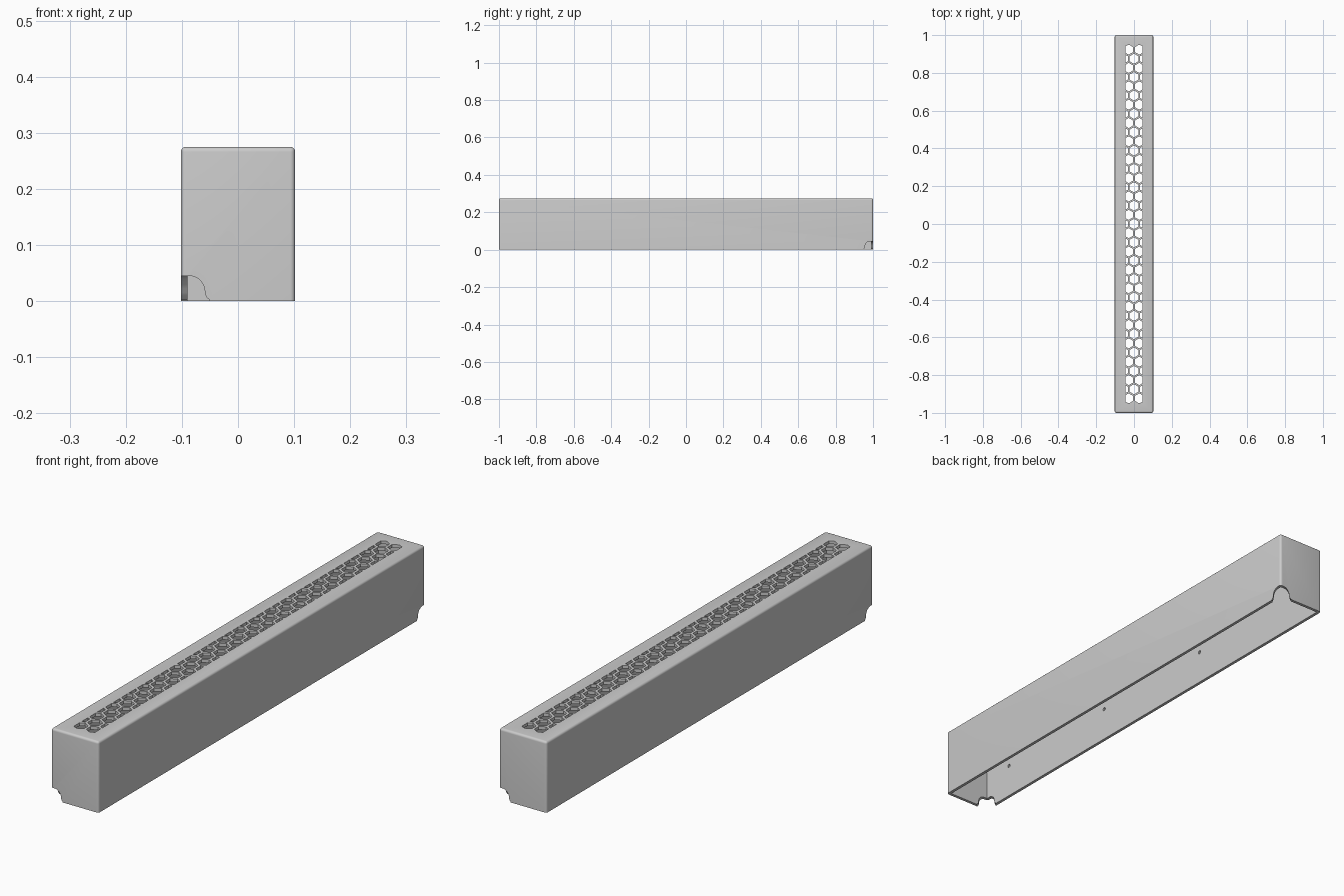
import bpy, bmesh, math
from mathutils import Vector

old = bpy.data.objects.get("Cube")
if old:
    bpy.data.objects.remove(old, do_unlink=True)

HX, HY, H, WALL = 0.102, 1.0, 0.275, 0.012

grey = bpy.data.materials.new("plain grey")
grey.use_nodes = True
grey.diffuse_color = (0.6, 0.6, 0.6, 1)
grey.node_tree.nodes["Principled BSDF"].inputs["Base Color"].default_value = (0.6, 0.6, 0.6, 1)


def make_object(name, bm):
    bmesh.ops.recalc_face_normals(bm, faces=bm.faces)
    mesh = bpy.data.meshes.new(name)
    bm.to_mesh(mesh)
    bm.free()
    mesh.materials.append(grey)
    ob = bpy.data.objects.new(name, mesh)
    bpy.context.collection.objects.link(ob)
    return ob


def add_box(bm, low, high):
    low, high = Vector(low), Vector(high)
    verts = bmesh.ops.create_cube(bm, size=1)["verts"]
    for v in verts:
        v.co = Vector(a + (c + 0.5) * (b - a) for a, b, c in zip(low, high, v.co))


def extrude_all(bm, offset):
    faces = bm.faces[:]
    new = bmesh.ops.extrude_face_region(bm, geom=faces, use_keep_orig=True)["geom"]
    bmesh.ops.translate(bm, vec=offset, verts=[g for g in new if isinstance(g, bmesh.types.BMVert)])


# Outer body: rounded everywhere except around the open base
bm = bmesh.new()
add_box(bm, (-HX, -HY, 0), (HX, HY, H))
rounded = [e for e in bm.edges if max(v.co.z for v in e.verts) > H / 2]
bmesh.ops.bevel(bm, geom=rounded, offset=0.009, segments=5, profile=0.5, affect='EDGES')
cover = make_object("grille_cover", bm)

# Hollow interior, open at the bottom
bm = bmesh.new()
add_box(bm, (WALL - HX, WALL - HY, -0.1), (HX - WALL, HY - WALL, H - WALL))
cavity = make_object("cavity_cutter", bm)

# Honeycomb openings, trimmed to a long rectangle
bm = bmesh.new()
PITCH, ROW, RADIUS = 0.0561, 0.0486, 0.0268
for row in range(-19, 20):
    columns = (-0.5, 0.5) if row % 2 else (-1, 0, 1)
    for col in columns:
        ring = [bm.verts.new((col * PITCH + RADIUS * math.sin(k * math.pi / 3),
                              row * ROW + RADIUS * math.cos(k * math.pi / 3),
                              H - 2 * WALL)) for k in range(6)]
        bm.faces.new(ring)
for limit in ((0.045, 0, 0), (-0.045, 0, 0), (0, 0.948, 0), (0, -0.948, 0)):
    bmesh.ops.bisect_plane(bm, geom=bm.verts[:] + bm.edges[:] + bm.faces[:],
                           plane_co=limit, plane_no=limit, clear_outer=True)
extrude_all(bm, (0, 0, 4 * WALL))
honeycomb = make_object("honeycomb_cutter", bm)

# Bell-shaped cable notches through two opposite corners
half = [(0.047, -0.02), (0.047, 0.0), (0.052 - 0.002, 0.001)]
half = [(0.05, -0.02), (0.05, 0.001)]
half += [(0.060 - 0.015 * math.cos(a) - 0.002, 0.015 - 0.014 * math.sin(a))
         for a in (math.pi / 3, math.pi / 6, 0)]
half += [(0.015 + 0.028 * math.cos(a), 0.017 + 0.028 * math.sin(a))
         for a in [k * math.pi / 16 for k in range(1, 9)]]
profile = half + [(-d, z) for d, z in reversed(half)]
bm = bmesh.new()
for side in (-1, 1):
    bm.faces.new([bm.verts.new((side * (HX - 0.045) + d / 2,
                                side * (HY - 0.045) - d / 2, z)) for d, z in profile])
for face in bm.faces[:]:
    side = 1 if face.calc_center_median().x > 0 else -1
    new = bmesh.ops.extrude_face_region(bm, geom=[face], use_keep_orig=True)["geom"]
    bmesh.ops.translate(bm, vec=(side * 0.1, side * 0.1, 0),
                        verts=[g for g in new if isinstance(g, bmesh.types.BMVert)])
notches = make_object("cable_notch_cutter", bm)

# Shallow round sockets on the inner face of one long wall
bm = bmesh.new()
for y in (-0.857, -0.286, 0.286, 0.857):
    ring = [bm.verts.new((WALL / 2 - HX, y + 0.007 * math.cos(k * math.pi / 8),
                          0.132 + 0.007 * math.sin(k * math.pi / 8))) for k in range(16)]
    bm.faces.new(ring)
extrude_all(bm, (WALL, 0, 0))
sockets = make_object("socket_cutter", bm)

# Cut everything out of the body
bpy.context.view_layer.objects.active = cover
for cutter in (cavity, honeycomb, notches, sockets):
    cutter.hide_render = True
    mod = cover.modifiers.new(cutter.name, 'BOOLEAN')
    mod.operation, mod.solver, mod.object = 'DIFFERENCE', 'EXACT', cutter
    bpy.ops.object.modifier_apply(modifier=mod.name)
    bpy.data.objects.remove(cutter, do_unlink=True)

bpy.ops.object.select_all(action='DESELECT')
cover.select_set(True)
bpy.ops.object.shade_smooth_by_angle(angle=math.radians(35))
